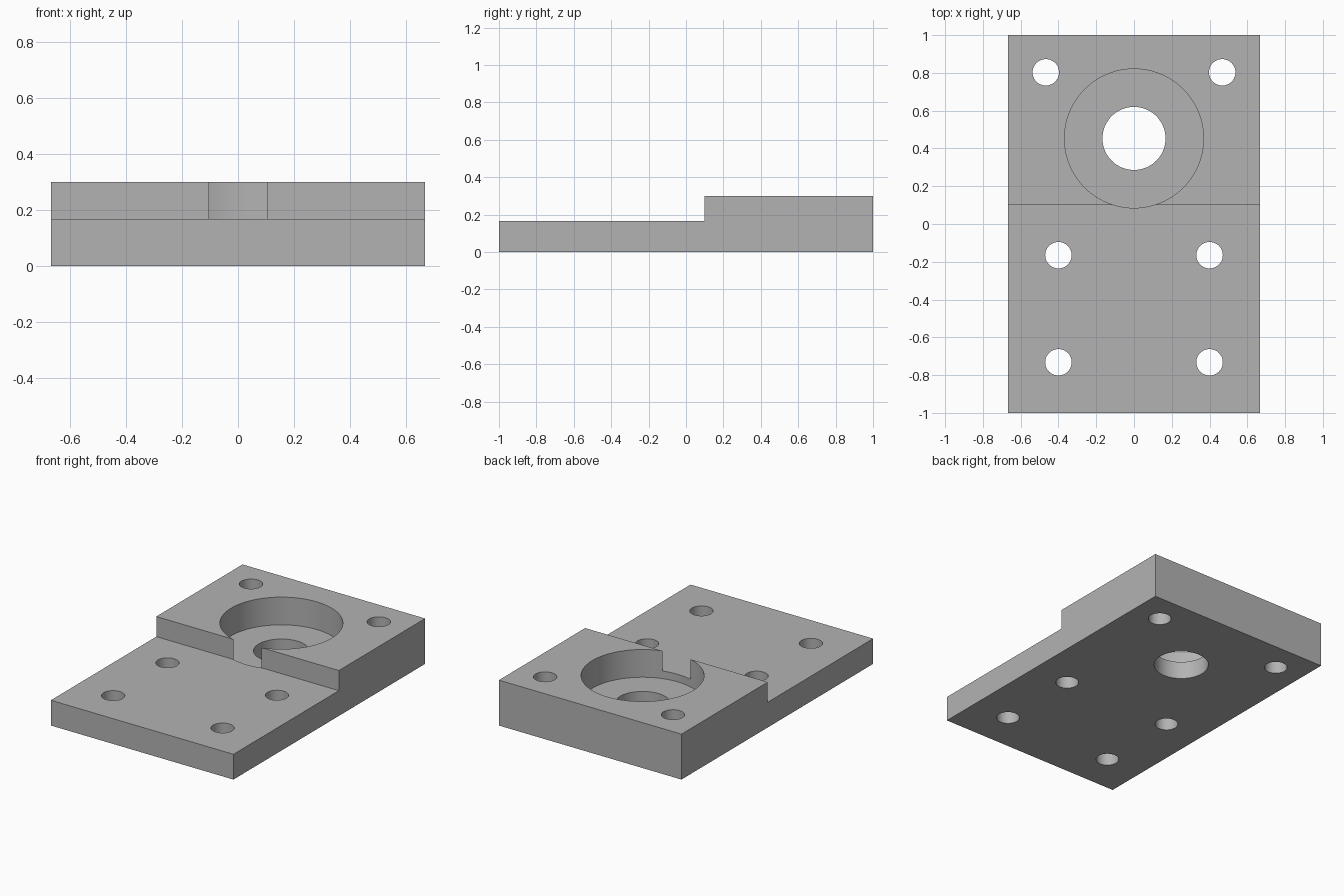
import bpy
import bmesh
from math import radians

cube = bpy.data.objects.get("Cube")
if cube:
    bpy.data.objects.remove(cube, do_unlink=True)

HALF_WIDTH = 0.667
STEP_Y, LOW_Z, HIGH_Z, POCKET_Z = 0.1, 0.167, 0.3, 0.117
BORE_Y = 0.453

# Plain grey metal
grey = bpy.data.materials.new("grey_metal")
grey.use_nodes = True
colour = (0.45, 0.45, 0.45, 1)
grey.diffuse_color = colour
grey.node_tree.nodes["Principled BSDF"].inputs["Base Color"].default_value = colour

# Stepped plate: side profile extruded across the width
profile = [(-1, 0), (1, 0), (1, HIGH_Z), (STEP_Y, HIGH_Z), (STEP_Y, LOW_Z), (-1, LOW_Z)]
bm = bmesh.new()
side = bm.faces.new([bm.verts.new((-HALF_WIDTH, y, z)) for y, z in profile])
extruded = bmesh.ops.extrude_face_region(bm, geom=[side])["geom"]
bmesh.ops.translate(bm, vec=(2 * HALF_WIDTH, 0, 0),
                    verts=[v for v in extruded if isinstance(v, bmesh.types.BMVert)])
bmesh.ops.recalc_face_normals(bm, faces=bm.faces)
mesh = bpy.data.meshes.new("stepped_plate")
bm.to_mesh(mesh)
bm.free()
plate = bpy.data.objects.new("stepped_plate", mesh)
bpy.context.collection.objects.link(plate)
mesh.materials.append(grey)


def drill(x, y, radius, bottom=-0.1, sides=48):
    """Cut a round vertical hole from above down to the given height."""
    top = HIGH_Z + 0.1
    bpy.ops.mesh.primitive_cylinder_add(vertices=sides, radius=radius, depth=top - bottom,
                                        location=(x, y, (top + bottom) / 2))
    cutter = bpy.context.object
    cutter.name = "hole_cutter"
    cutter.hide_render = True
    cutter.data.materials.append(grey)
    bpy.context.view_layer.objects.active = plate
    cut = plate.modifiers.new("hole", "BOOLEAN")
    cut.operation, cut.solver, cut.object = "DIFFERENCE", "EXACT", cutter
    bpy.ops.object.modifier_apply(modifier=cut.name)
    bpy.data.objects.remove(cutter, do_unlink=True)


# Round pocket that breaks through the step, with a through bore
drill(0, BORE_Y, 0.368, POCKET_Z, 96)
drill(0, BORE_Y, 0.167, sides=64)

# Mirrored pairs of bolt holes
for x, y in [(0.467, 0.803), (0.4, -0.165), (0.4, -0.732)]:
    for sign in (-1, 1):
        drill(sign * x, y, 0.07)

# Smooth hole walls, sharp edges
bpy.ops.object.select_all(action="DESELECT")
plate.select_set(True)
bpy.context.view_layer.objects.active = plate
bpy.ops.object.shade_smooth_by_angle(angle=radians(30))
